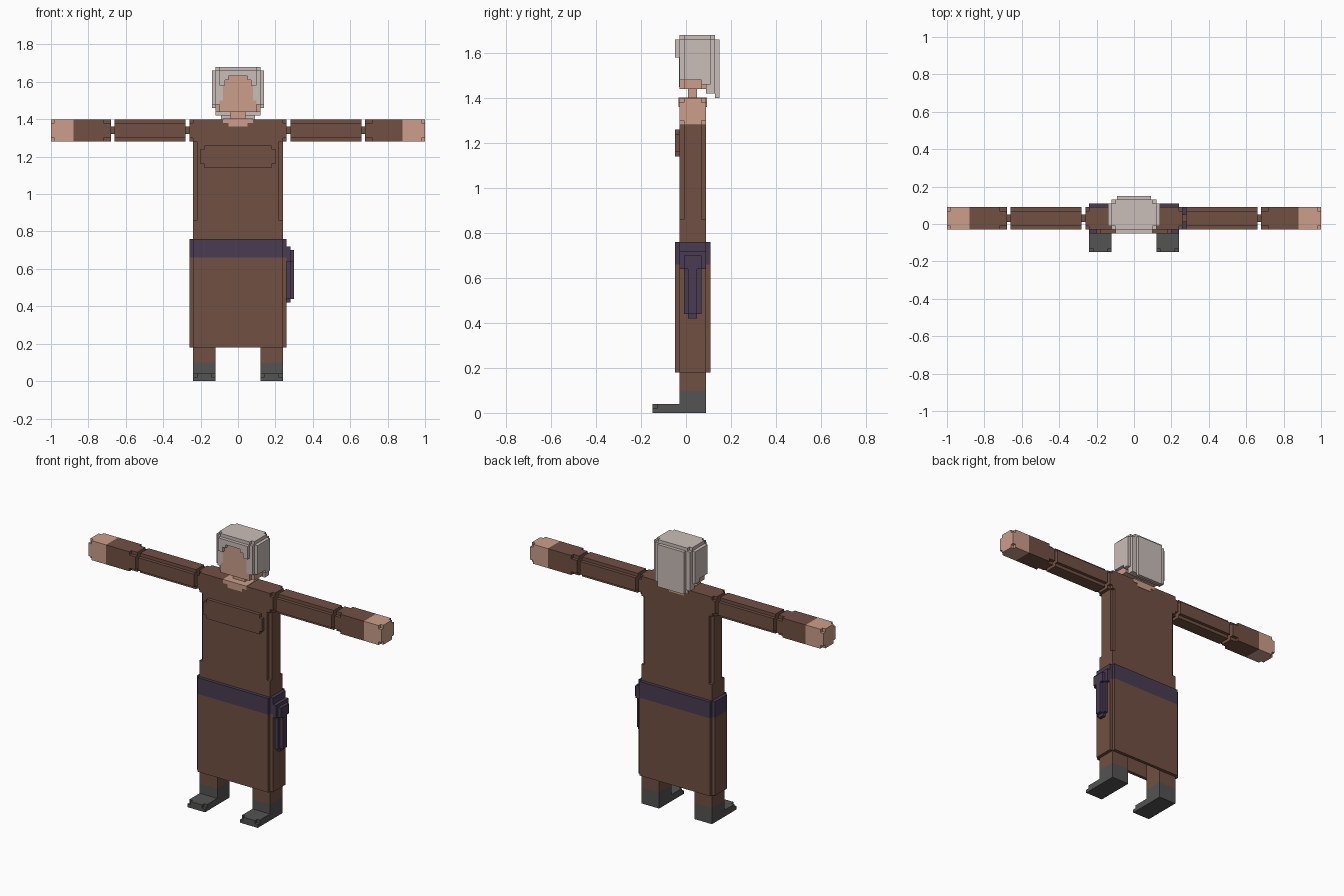
import bpy, bmesh
from mathutils import Vector

if "Cube" in bpy.data.objects:
    bpy.data.objects.remove(bpy.data.objects["Cube"])

U = 0.02  # size of one block step


def material(name, r, g, b):
    def lin(c):
        c /= 255
        return c / 12.92 if c < 0.04045 else ((c + 0.055) / 1.055) ** 2.4
    m = bpy.data.materials.new(name)
    m.diffuse_color = (lin(r), lin(g), lin(b), 1)
    m.use_nodes = True
    m.node_tree.nodes["Principled BSDF"].inputs["Base Color"].default_value = m.diffuse_color
    return m


BROWN = material("brown cloth", 113, 80, 66)
SKIN = material("skin", 204, 158, 138)
HAIR = material("grey hair", 202, 189, 184)
PURPLE = material("purple leather", 73, 60, 82)
BOOT = material("dark boot", 83, 83, 82)


def part(name, mat, *prisms):
    """Each prism: (axis, x range, y range, z range, corner notch)."""
    bm = bmesh.new()
    for axis, xs, ys, zs, n in prisms:
        rng = [sorted(xs), sorted(ys), sorted(zs)]
        i = "xyz".index(axis)
        j, k = (i + 1) % 3, (i + 2) % 3
        (a, b), (c, d) = rng[j], rng[k]
        if n:  # stepped corners
            pts = [(a + n, c), (b - n, c), (b - n, c + n), (b, c + n),
                   (b, d - n), (b - n, d - n), (b - n, d), (a + n, d),
                   (a + n, d - n), (a, d - n), (a, c + n), (a + n, c + n)]
        else:
            pts = [(a, c), (b, c), (b, d), (a, d)]
        rings = []
        for t in rng[i]:
            ring = []
            for p, q in pts:
                v = [0, 0, 0]
                v[i], v[j], v[k] = t, p, q
                ring.append(bm.verts.new(Vector(v)))
            rings.append(ring)
        bm.faces.new(rings[0][::-1])
        bm.faces.new(rings[1])
        for s in range(len(pts)):
            e = (s + 1) % len(pts)
            bm.faces.new((rings[0][s], rings[0][e], rings[1][e], rings[1][s]))
    me = bpy.data.meshes.new(name)
    bm.to_mesh(me)
    bm.free()
    me.materials.append(mat)
    ob = bpy.data.objects.new(name, me)
    bpy.context.collection.objects.link(ob)
    return ob


BY = (-0.03, 0.09)   # body depth
AZ = (1.28, 1.40)    # arm height

# Torso with stepped vertical corners, and the raised chest panel
part("torso", BROWN,
     ("z", (-0.24, 0.24), BY, (0.66, 0.86), 0),
     ("z", (-0.24, 0.24), BY, (0.86, 1.28), U),
     ("z", (-0.24, 0.24), BY, AZ, 0))
part("chest_panel", BROWN, ("y", (-0.20, 0.20), (-0.05, -0.03), (1.14, 1.26), U))


# Hollow skirt and belt: four walls with open corners
def shell(name, mat, zs):
    part(name, mat,
         ("z", (-0.24, 0.24), (-0.05, -0.03), zs, 0),
         ("z", (-0.24, 0.24), (0.09, 0.11), zs, 0),
         ("z", (-0.26, -0.24), BY, zs, 0),
         ("z", (0.24, 0.26), BY, zs, 0))


shell("skirt", BROWN, (0.18, 0.66))
shell("belt", PURPLE, (0.66, 0.76))

# Sheath hanging from the belt on one side
part("sheath", PURPLE,
     ("x", (0.26, 0.28), (-0.03, 0.09), (0.64, 0.72), 0),
     ("x", (0.26, 0.28), (-0.01, 0.07), (0.44, 0.72), 0),
     ("x", (0.26, 0.28), (0.01, 0.05), (0.42, 0.46), 0),
     ("x", (0.28, 0.30), (-0.01, 0.07), (0.64, 0.70), 0),
     ("x", (0.28, 0.30), (0.01, 0.05), (0.44, 0.70), 0))

# Arms and legs on both sides
for s, side in ((-1, "left"), (1, "right")):
    def X(a, b):
        return (s * a, s * b)
    part(side + "_shoulder", BROWN,
         ("x", X(0.24, 0.26), BY, AZ, U),
         ("x", X(0.26, 0.28), (0.01, 0.05), (1.32, 1.36), 0))
    part(side + "_upper_arm", BROWN,
         ("x", X(0.28, 0.66), BY, AZ, U),
         ("x", X(0.66, 0.68), (0.01, 0.05), (1.32, 1.36), 0))
    part(side + "_forearm", BROWN,
         ("x", X(0.68, 0.72), BY, AZ, U),
         ("x", X(0.72, 0.88), BY, AZ, 0))
    part(side + "_hand", SKIN,
         ("x", X(0.88, 0.98), BY, AZ, 0),
         ("x", X(0.98, 1.00), BY, AZ, U))
    part(side + "_leg", BROWN, ("z", X(0.12, 0.24), BY, (0.10, 0.66), 0))
    part(side + "_boot", BOOT,
         ("z", X(0.12, 0.24), BY, (0, 0.10), 0),
         ("z", X(0.12, 0.24), (-0.13, -0.03), (0, 0.04), 0),
         ("z", X(0.12, 0.24), (-0.15, -0.13), (0, 0.02), 0),
         ("z", X(0.14, 0.22), (-0.15, -0.13), (0.02, 0.04), 0))

# Neck and the open neckline as thin plates on front, back and top
part("neck", SKIN, ("z", (-0.04, 0.04), (0.01, 0.05), (1.40, 1.45), 0))
part("neckline", SKIN,
     ("z", (-0.08, 0.08), (-0.033, 0.093), (1.38, 1.403), 0),
     ("z", (-0.05, 0.05), (-0.033, 0.093), (1.36, 1.38), 0))

# Head: jaw and face
part("head", SKIN,
     ("z", (-0.12, 0.12), BY, (1.44, 1.50), U),
     ("z", (-0.08, 0.08), (-0.032, 0.05), (1.45, 1.64), 0))

# Hair: rounded cap, hanging back and fringe around the face
part("hair", HAIR,
     ("z", (-0.12, 0.12), (-0.03, 0.13), (1.48, 1.66), U),
     ("z", (-0.12, 0.12), (-0.03, 0.13), (1.66, 1.68), U),
     ("z", (-0.14, -0.12), (-0.01, 0.11), (1.48, 1.66), 0),
     ("z", (0.12, 0.14), (-0.01, 0.11), (1.48, 1.66), 0),
     ("z", (-0.14, 0.14), (0.07, 0.11), (1.46, 1.66), 0),
     ("z", (-0.12, 0.12), (0.09, 0.13), (1.42, 1.66), 0),
     ("z", (-0.09, 0.09), (0.13, 0.15), (1.40, 1.66), 0))
part("fringe", HAIR,
     ("z", (-0.10, 0.10), (-0.05, -0.03), (1.63, 1.66), 0),
     ("z", (-0.10, -0.07), (-0.05, -0.03), (1.58, 1.66), 0),
     ("z", (0.07, 0.10), (-0.05, -0.03), (1.58, 1.66), 0),
     ("z", (-0.08, -0.05), (-0.05, -0.03), (1.61, 1.66), 0),
     ("z", (0.05, 0.08), (-0.05, -0.03), (1.61, 1.66), 0),
     ("z", (-0.12, -0.08), (-0.03, 0.0), (1.48, 1.66), 0),
     ("z", (0.08, 0.12), (-0.03, 0.0), (1.48, 1.66), 0))
